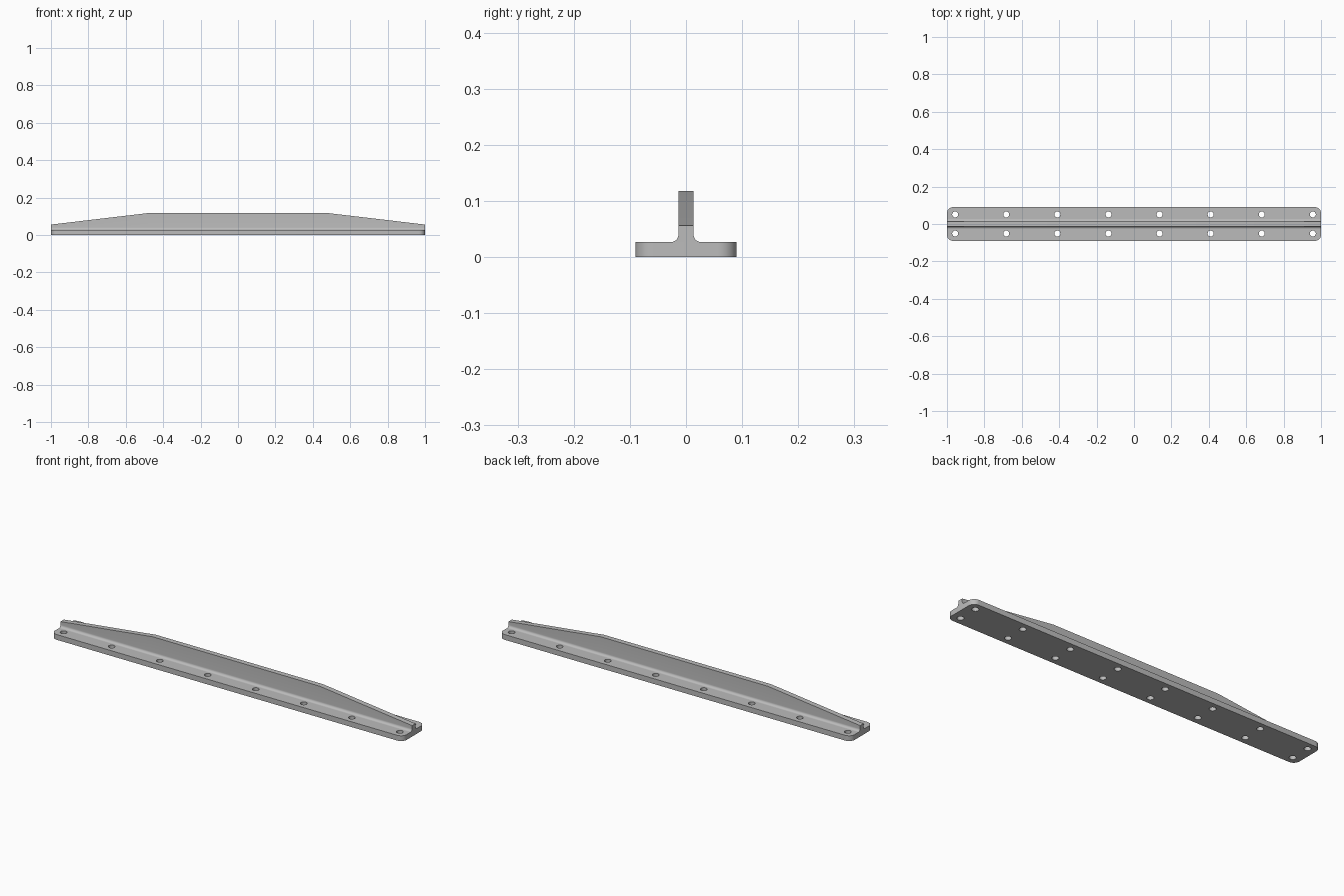
import bpy, bmesh, math

cube = bpy.data.objects.get("Cube")
if cube:
    bpy.data.objects.remove(cube, do_unlink=True)

HALF_W, PLATE_T, CORNER_R = 0.09, 0.027, 0.032
WEB_Y, FILLET_R = 0.0135, 0.013
HOLE_R, HOLE_X, HOLE_Y, HOLES = 0.016, 0.956, 0.051, 8

metal = bpy.data.materials.new("plain grey metal")
metal.use_nodes = True
grey = (0.5, 0.5, 0.5, 1)
metal.diffuse_color = grey
metal.node_tree.nodes["Principled BSDF"].inputs["Base Color"].default_value = grey


def arc(cx, cy, r, start, end, steps):
    """Points along a circular arc, angles in degrees."""
    angles = [math.radians(start + (end - start) * i / steps) for i in range(steps + 1)]
    return [(cx + r * math.cos(a), cy + r * math.sin(a)) for a in angles]


def finish(bm, name):
    bmesh.ops.recalc_face_normals(bm, faces=bm.faces)
    mesh = bpy.data.meshes.new(name)
    bm.to_mesh(mesh)
    bm.free()
    mesh.materials.append(metal)
    obj = bpy.data.objects.new(name, mesh)
    bpy.context.collection.objects.link(obj)
    bpy.ops.object.select_all(action='DESELECT')
    obj.select_set(True)
    bpy.context.view_layer.objects.active = obj
    bpy.ops.object.shade_smooth_by_angle(angle=math.radians(30))
    return obj


# Base plate: rounded outline with two rows of through holes
bm = bmesh.new()


def add_loop(points):
    verts = [bm.verts.new((x, y, 0)) for x, y in points]
    for a, b in zip(verts, verts[1:] + verts[:1]):
        bm.edges.new((a, b))


outline = []
for i, (sx, sy) in enumerate([(1, 1), (-1, 1), (-1, -1), (1, -1)]):
    outline += arc(sx * (1 - CORNER_R), sy * (HALF_W - CORNER_R), CORNER_R,
                   90 * i, 90 * i + 90, 10)
add_loop(outline)
for i in range(HOLES):
    x = HOLE_X * (2 * i / (HOLES - 1) - 1)
    for side in (-1, 1):
        add_loop(arc(x, side * HOLE_Y, HOLE_R, 0, 360, 28)[:-1])
bmesh.ops.triangle_fill(bm, edges=bm.edges[:], use_beauty=True, normal=(0, 0, 1))
result = bmesh.ops.extrude_face_region(bm, geom=bm.faces[:], use_keep_orig=True)
top = [v for v in result["geom"] if isinstance(v, bmesh.types.BMVert)]
bmesh.ops.translate(bm, verts=top, vec=(0, 0, PLATE_T))
finish(bm, "base_plate")

# Upright web: filleted section swept along x, tapering down at both ends
bm = bmesh.new()
right = arc(WEB_Y + FILLET_R, PLATE_T + FILLET_R, FILLET_R, 270, 180, 8)
left = [(-y, z) for y, z in reversed(right)]
sections = []
for x, height in [(-1, 0.056), (-0.475, 0.118), (0.475, 0.118), (1, 0.056)]:
    profile = right + [(WEB_Y, height), (-WEB_Y, height)] + left
    sections.append([bm.verts.new((x, y, z)) for y, z in profile])
for a, b in zip(sections, sections[1:]):
    for i in range(len(a)):
        j = (i + 1) % len(a)
        bm.faces.new((a[i], a[j], b[j], b[i]))
bm.faces.new(sections[0])
bm.faces.new(sections[-1])
finish(bm, "upright_web")
